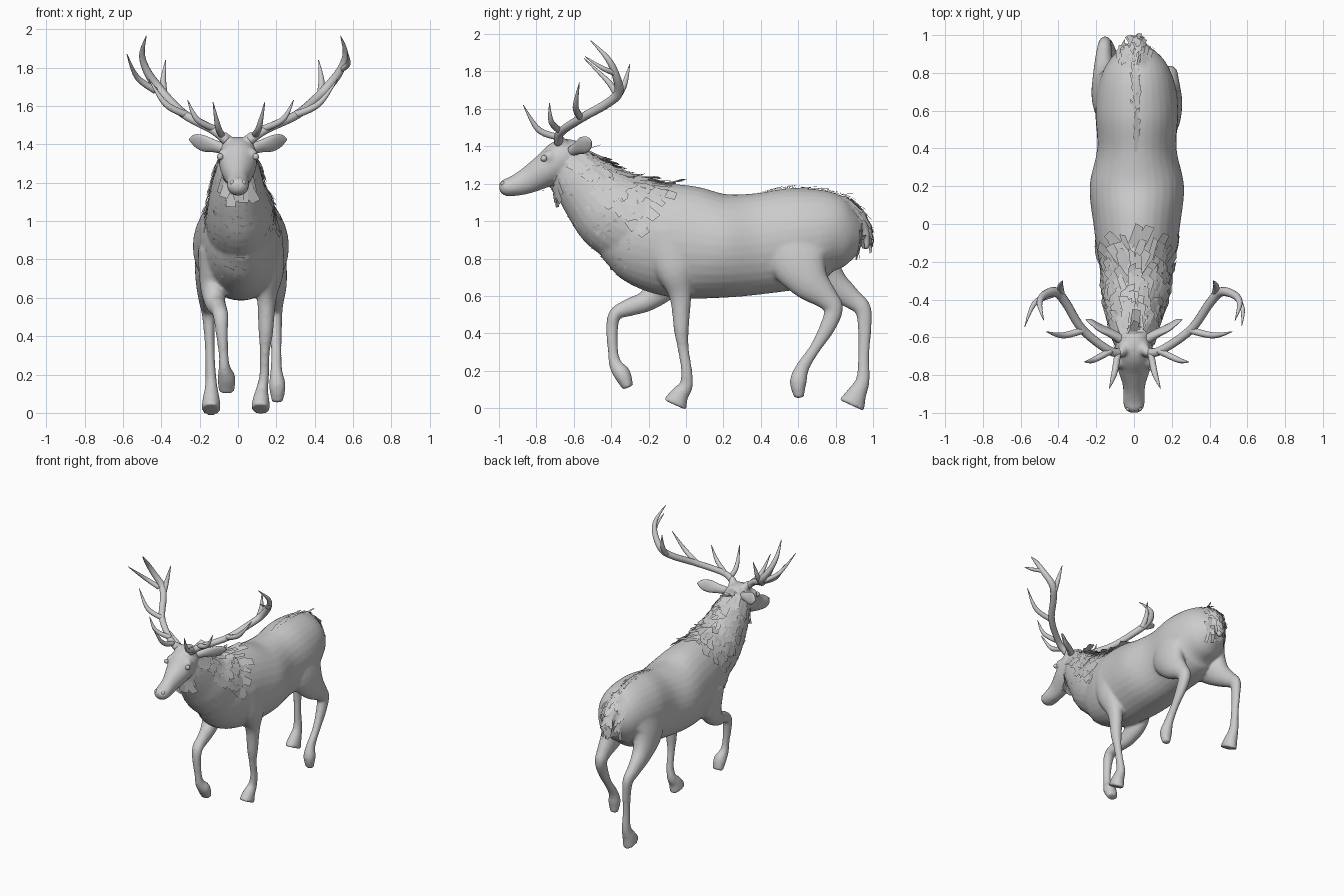
import bpy, bmesh, math, random
from mathutils import Vector
from mathutils.bvhtree import BVHTree

random.seed(4)
if "Cube" in bpy.data.objects:
    bpy.data.objects.remove(bpy.data.objects["Cube"])

# One plain grey for the whole animal
grey = bpy.data.materials.new("plain_grey")
grey.use_nodes = True
colour = (0.6, 0.6, 0.6, 1)
grey.diffuse_color = colour
grey.node_tree.nodes["Principled BSDF"].inputs["Base Color"].default_value = colour


def finish(bm, name, smooth=True):
    """Turn a bmesh into a named object."""
    mesh = bpy.data.meshes.new(name)
    if smooth:
        bmesh.ops.recalc_face_normals(bm, faces=bm.faces)
    for face in bm.faces:
        face.smooth = smooth
    bm.to_mesh(mesh)
    bm.free()
    mesh.materials.append(grey)
    obj = bpy.data.objects.new(name, mesh)
    bpy.context.collection.objects.link(obj)
    return obj


def spline(rows, steps):
    """Catmull-Rom interpolation of every value in the rows."""
    rows = [Vector(row) for row in rows]
    out = []
    for i in range(len(rows) - 1):
        a, b, c = rows[max(i - 1, 0)], rows[i], rows[i + 1]
        d = rows[min(i + 2, len(rows) - 1)]
        for k in range(steps):
            t = k / steps
            out.append(b + (c - a) * (t / 2) + (a * 2 - b * 5 + c * 4 - d) * (t * t / 2)
                       + (b * 3 - a - c * 3 + d) * (t ** 3 / 2))
    return out + [rows[-1]]


def loft(bm, rows, side=(1, 0, 0), steps=5, sides=24):
    """Closed tube through rows of x, y, z, half width and half depth."""
    rows = spline(rows, steps)
    centres = [Vector(row[:3]) for row in rows]
    rings = []
    for i, row in enumerate(rows):
        tangent = (centres[min(i + 1, len(rows) - 1)] - centres[max(i - 1, 0)]).normalized()
        depth = tangent.cross(Vector(side)).normalized()
        wide = depth.cross(tangent)
        ring = []
        for k in range(sides):
            a = math.tau * k / sides
            ring.append(bm.verts.new(centres[i] + wide * (math.cos(a) * max(row[3], .002))
                                     + depth * (math.sin(a) * max(row[-1], .002))))
        rings.append(ring)
    for low, high in zip(rings, rings[1:]):
        for k in range(sides):
            n = (k + 1) % sides
            bm.faces.new((low[k], low[n], high[n], high[k]))
    bm.faces.new(rings[0])
    bm.faces.new(rings[-1])


def ball(bm, centre, radius):
    made = bmesh.ops.create_uvsphere(bm, u_segments=16, v_segments=10, radius=radius)
    bmesh.ops.translate(bm, verts=made["verts"], vec=centre)


# Torso: y, top, bottom, half width
torso = [(-.45, 1.05, .8, .09), (-.35, 1.15, .7, .15), (-.2, 1.2, .63, .2),
         (0, 1.19, .585, .23), (.2, 1.145, .59, .25), (.4, 1.15, .61, .21),
         (.6, 1.18, .64, .22), (.75, 1.165, .7, .2), (.86, 1.09, .75, .15), (.93, 1, .82, .08)]
neck = [(.01, -.15, .95, .18, .25), (.01, -.36, 1.03, .175, .23), (0, -.48, 1.13, .15, .19),
        (0, -.58, 1.25, .12, .145), (0, -.62, 1.34, .09, .1)]
head = [(0, -.57, 1.36, .07, .07), (0, -.655, 1.34, .1, .1), (0, -.745, 1.275, .092, .09),
        (0, -.85, 1.215, .06, .07), (0, -.93, 1.185, .058, .053),
        (0, -.975, 1.18, .05, .043), (0, -.998, 1.178, .025, .02)]
tail = [(.01, .82, 1.1, .06, .05), (.01, .91, 1.03, .06, .04),
        (.01, .955, .94, .04, .03), (.01, .965, .85, .02, .015)]

# Legs run from shoulder or haunch down to the hoof
front_left_leg = [(.14, -.1, .95, .09, .16), (.165, -.06, .75, .075, .11), (.15, -.03, .6, .05, .06),
                  (.145, -.025, .42, .038, .04), (.14, -.015, .32, .026, .03),
                  (.137, .003, .2, .025, .03), (.125, 0, .12, .032, .037),
                  (.12, -.035, .07, .043, .05), (.118, -.06, .018, .05, .068)]
front_right_leg = [(-.12, -.12, .85, .09, .14), (-.13, -.12, .68, .07, .1), (-.12, -.2, .58, .055, .06),
                   (-.1, -.3, .54, .043, .048), (-.09, -.375, .505, .04, .036),
                   (-.085, -.395, .43, .033, .032), (-.075, -.39, .3, .025, .028),
                   (-.07, -.375, .23, .032, .036), (-.06, -.34, .18, .047, .045),
                   (-.06, -.31, .11, .04, .03)]
hind_left_leg = [(.12, .62, .93, .1, .2), (.165, .6, .8, .085, .165), (.185, .66, .68, .07, .11),
                 (.19, .75, .59, .05, .065), (.19, .79, .53, .042, .05),
                 (.195, .755, .43, .034, .042), (.2, .69, .32, .027, .03),
                 (.2, .625, .22, .031, .036), (.205, .6, .14, .043, .045),
                 (.205, .605, .055, .028, .025)]
hind_right_leg = [(-.1, .66, .92, .1, .19), (-.14, .68, .8, .085, .15), (-.155, .77, .68, .065, .09),
                  (-.16, .88, .59, .045, .058), (-.155, .945, .53, .036, .045),
                  (-.15, .955, .42, .028, .036), (-.145, .95, .28, .025, .03),
                  (-.14, .945, .15, .031, .037), (-.14, .91, .07, .045, .055),
                  (-.14, .885, .015, .05, .075)]

# Body, neck, head, tail and legs fused into one soft skin
bm = bmesh.new()
loft(bm, [(.015, y, (top + low) / 2, half, (top - low) / 2) for y, top, low, half in torso], sides=32)
for part in (neck, head, tail, front_left_leg, front_right_leg, hind_left_leg, hind_right_leg):
    loft(bm, part)
for s in (-1, 1):
    ball(bm, (s * .07, -.73, 1.345), .035)        # brow
    loft(bm, [(s * .04, -.64, 1.39, .035), (s * .065, -.675, 1.435, .026), (s * .085, -.68, 1.45, .02)],
         side=(0, 1, 0))                           # antler stump
body = finish(bm, "body")
remesh = body.modifiers.new("fuse", 'REMESH')
remesh.mode = 'VOXEL'
remesh.voxel_size = .0105
remesh.use_smooth_shade = True
soften = body.modifiers.new("soften", 'SMOOTH')
soften.factor = .5
soften.iterations = 5

# Eyes, nostrils and ears
for s, word in ((1, "left"), (-1, "right")):
    bm = bmesh.new()
    ball(bm, (s * .093, -.76, 1.335), .017)
    finish(bm, word + "_eye")
    bm = bmesh.new()
    ball(bm, (s * .03, -.978, 1.2), .013)
    finish(bm, word + "_nostril")
    bm = bmesh.new()
    loft(bm, [(s * .07, -.61, 1.375, .028, .025), (s * .12, -.58, 1.39, .034, .022),
              (s * .18, -.55, 1.405, .045, .016), (s * .225, -.52, 1.42, .034, .011),
              (s * .255, -.505, 1.425, .004, .003)], side=(0, -.35, 1), sides=16)
    finish(bm, word + "_ear")

# Antlers: a curved main beam with tapered tines, each x, y, z, radius
beam = [(.06, -.68, 1.42, .026), (.14, -.67, 1.475, .023), (.3, -.56, 1.55, .023),
        (.4, -.42, 1.63, .024), (.46, -.36, 1.69, .025), (.53, -.375, 1.78, .021),
        (.56, -.42, 1.87, .015), (.535, -.51, 1.965, .002)]
tines = [[(.09, -.69, 1.45, .018), (.11, -.79, 1.49, .016), (.14, -.87, 1.62, .002)],
         [(.13, -.67, 1.48, .018), (.235, -.72, 1.53, .015), (.29, -.73, 1.63, .002)],
         [(.29, -.56, 1.55, .019), (.42, -.59, 1.61, .016), (.52, -.57, 1.74, .002)],
         [(.43, -.37, 1.66, .019), (.435, -.33, 1.73, .016), (.42, -.3, 1.84, .002)]]
forks = {1: [(.54, -.38, 1.79, .015), (.575, -.45, 1.82, .012), (.57, -.54, 1.88, .002)],
         -1: [(.48, -.37, 1.68, .019), (.59, -.42, 1.75, .014), (.65, -.545, 1.87, .002)]}
for s, word, spread in ((1, "left", 1), (-1, "right", .88)):
    bm = bmesh.new()
    for path in [beam, forks[s]] + tines:
        loft(bm, [(s * (.06 + (x - .06) * spread), y, z, r) for x, y, z, r in path],
             side=(s, 0, -1), steps=6, sides=12)
    finish(bm, word + "_antler")

# Shaggy hair: flat cards laid over the finished skin
skin = BVHTree.FromObject(body, bpy.context.evaluated_depsgraph_get())


def card(bm, start, aim, flow, length, width, lift):
    """Drop one lock of hair where a ray meets the skin."""
    spot, normal, _, _ = skin.ray_cast(Vector(start), Vector(aim).normalized())
    if spot is None:
        return
    if normal.dot(Vector(aim)) < 0 and start[2] < 1.3 and abs(start[1]) < .7 and aim[2] >= 0:
        normal = -normal
    down = Vector(flow) - normal * normal.dot(Vector(flow))
    down.normalize()
    across = normal.cross(down) * width / 2
    down += across.normalized() * random.uniform(-.35, .35)
    root = spot - down * length * .4 + normal * .002
    tips = [spot + down * length * random.uniform(.45, .75) + normal * lift for _ in range(2)]
    bm.faces.new([bm.verts.new(p) for p in
                  (root - across, root + across, tips[0] + across * .8, tips[1] - across * .8)])


# Ruff around the neck and chest
bm = bmesh.new()
low_end, high_end = Vector((.01, -.28, .95)), Vector((0, -.6, 1.29))
flow = (low_end - high_end).normalized()
for row in range(-4, 14):
    for k in range(24):
        a = math.tau * (k + random.random()) / 24
        t = (row + random.random() * .8) / 13
        rise = math.sin(a)
        if row < 0 and rise > -.35:
            continue
        aim = Vector((math.cos(a), rise * .7, rise * .7))
        nape = abs(rise) > .93
        spot, normal, _, _ = skin.ray_cast(low_end.lerp(high_end, t), aim)
        if spot and spot.y < -.06 and spot.z > .66:
            card(bm, spot + aim * .03, -aim, flow, random.uniform(.08, .12),
                 random.uniform(.035, .07), .03 if nape else random.uniform(.006, .016))
finish(bm, "neck_ruff", smooth=False)

# Ridge of hair along the rump and locks over the tail
bm = bmesh.new()
for k in range(36):
    card(bm, (.01 + random.uniform(-.012, .012), .42 + k * .014, 2), (0, 0, -1), (0, 1, 0),
         .09, .016, random.uniform(.008, .016))
for k in range(45):
    card(bm, (.01 + random.uniform(-.09, .09), 2, random.uniform(.86, 1.1)), (0, -1, 0),
         (0, .3, -1), .1, .03, random.uniform(.006, .02))
finish(bm, "tail_hair", smooth=False)
